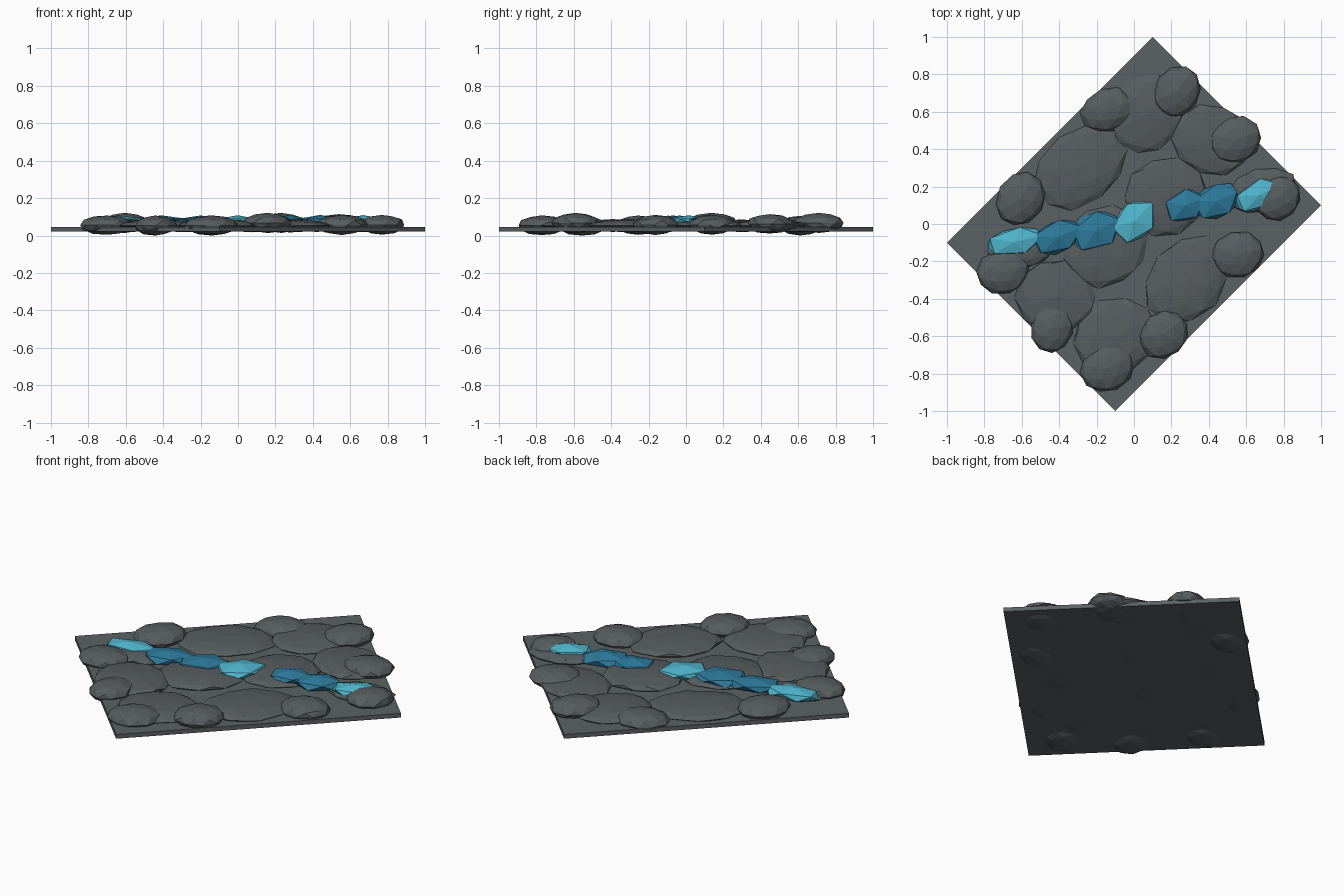
import bpy, bmesh, math, random
from mathutils import Matrix, Vector

if "Cube" in bpy.data.objects:
    bpy.data.objects.remove(bpy.data.objects["Cube"])

random.seed(7)


def material(name, rgb):
    m = bpy.data.materials.new(name)
    m.diffuse_color = (*rgb, 1)
    m.use_nodes = True
    m.node_tree.nodes["Principled BSDF"].inputs["Base Color"].default_value = m.diffuse_color
    return m


SLATE = material("slate grey", (0.105, 0.12, 0.125))
STONE = material("stone grey", (0.095, 0.108, 0.113))
BLUE = material("deep blue", (0.026, 0.195, 0.33))
CYAN = material("bright cyan", (0.08, 0.47, 0.62))


def finish(name, bm, mat):
    mesh = bpy.data.meshes.new(name)
    bm.to_mesh(mesh)
    bm.free()
    mesh.materials.append(mat)
    ob = bpy.data.objects.new(name, mesh)
    bpy.context.collection.objects.link(ob)
    return ob


def lump(name, mat, x, y, z, rx, ry, rz, angle, detail=2, jitter=0.05):
    """Flattened, slightly irregular faceted pebble."""
    bm = bmesh.new()
    bmesh.ops.create_icosphere(bm, subdivisions=detail, radius=1)
    for v in bm.verts:
        v.co *= 1 + random.uniform(-jitter, jitter)
    bm.transform(Matrix.Translation((x, y, z))
                 @ Matrix.Rotation(math.radians(angle), 4, 'Z')
                 @ Matrix.Diagonal((rx, ry, rz, 1)))
    return finish(name, bm, mat)


# Square-cornered base slab, turned 45 degrees
bm = bmesh.new()
bmesh.ops.create_cube(bm, size=1)
bm.transform(Matrix.Translation((0, 0, 0.033))
             @ Matrix.Rotation(math.radians(45), 4, 'Z')
             @ Matrix.Diagonal((1.556, 1.273, 0.025, 1)))
finish("base_slab", bm, SLATE)

# Broad flat paving stones: x, y, rx, ry, angle
paving = [
    (-0.29, 0.30, 0.27, 0.20, 35), (0.07, 0.59, 0.22, 0.19, 60),
    (0.42, 0.45, 0.22, 0.19, -20), (0.17, 0.15, 0.23, 0.21, 20),
    (-0.15, -0.12, 0.24, 0.21, 30), (0.28, -0.30, 0.26, 0.20, 50),
    (-0.10, -0.60, 0.23, 0.20, 25), (-0.42, -0.39, 0.22, 0.20, -15),
    (0.68, 0.18, 0.19, 0.12, 15), (-0.60, -0.14, 0.19, 0.10, 10),
]
for i, (x, y, rx, ry, a) in enumerate(paving):
    lump(f"paving_stone_{i + 1}", STONE, x, y, 0.052, rx, ry, 0.034, a)

# Raised rim pebbles: x, y, rx, ry, top height, angle
pebbles = [
    (-0.14, 0.61, 0.15, 0.115, 0.105, 20), (0.23, 0.71, 0.145, 0.12, 0.12, 55),
    (0.54, 0.45, 0.145, 0.125, 0.115, 20), (0.77, 0.14, 0.13, 0.115, 0.11, 45),
    (0.555, -0.165, 0.145, 0.125, 0.11, 15), (0.16, -0.59, 0.14, 0.12, 0.12, 40),
    (-0.145, -0.77, 0.15, 0.125, 0.107, 25), (-0.44, -0.555, 0.135, 0.115, 0.105, 75),
    (-0.70, -0.255, 0.145, 0.12, 0.108, 15), (-0.605, 0.135, 0.15, 0.125, 0.12, 60),
]
for i, (x, y, rx, ry, top, a) in enumerate(pebbles):
    lump(f"rim_pebble_{i + 1}", STONE, x, y, top - 0.053, rx, ry, 0.053, a,
         jitter=0.035)

# Seam of glowing crystals: x, y, half length, half width, angle, material
crystals = [
    (-0.64, -0.095, 0.165, 0.08, 12, CYAN), (-0.41, -0.07, 0.155, 0.095, 22, BLUE),
    (-0.20, -0.035, 0.16, 0.11, 26, BLUE), (0.00, 0.015, 0.15, 0.11, 45, CYAN),
    (0.275, 0.10, 0.13, 0.095, 20, BLUE), (0.44, 0.12, 0.145, 0.10, 25, BLUE),
    (0.67, 0.155, 0.15, 0.085, 25, CYAN),
]
for i, (x, y, rx, ry, a, mat) in enumerate(crystals):
    lump(f"crystal_{i + 1}", mat, x, y, 0.072, rx, ry, 0.036, a,
         detail=1, jitter=0.06)

# Rest the lowest stone on the ground
obs = list(bpy.context.collection.objects)
low = min(v.co.z for o in obs for v in o.data.vertices)
for o in obs:
    o.data.transform(Matrix.Translation(Vector((0, 0, -low))))
